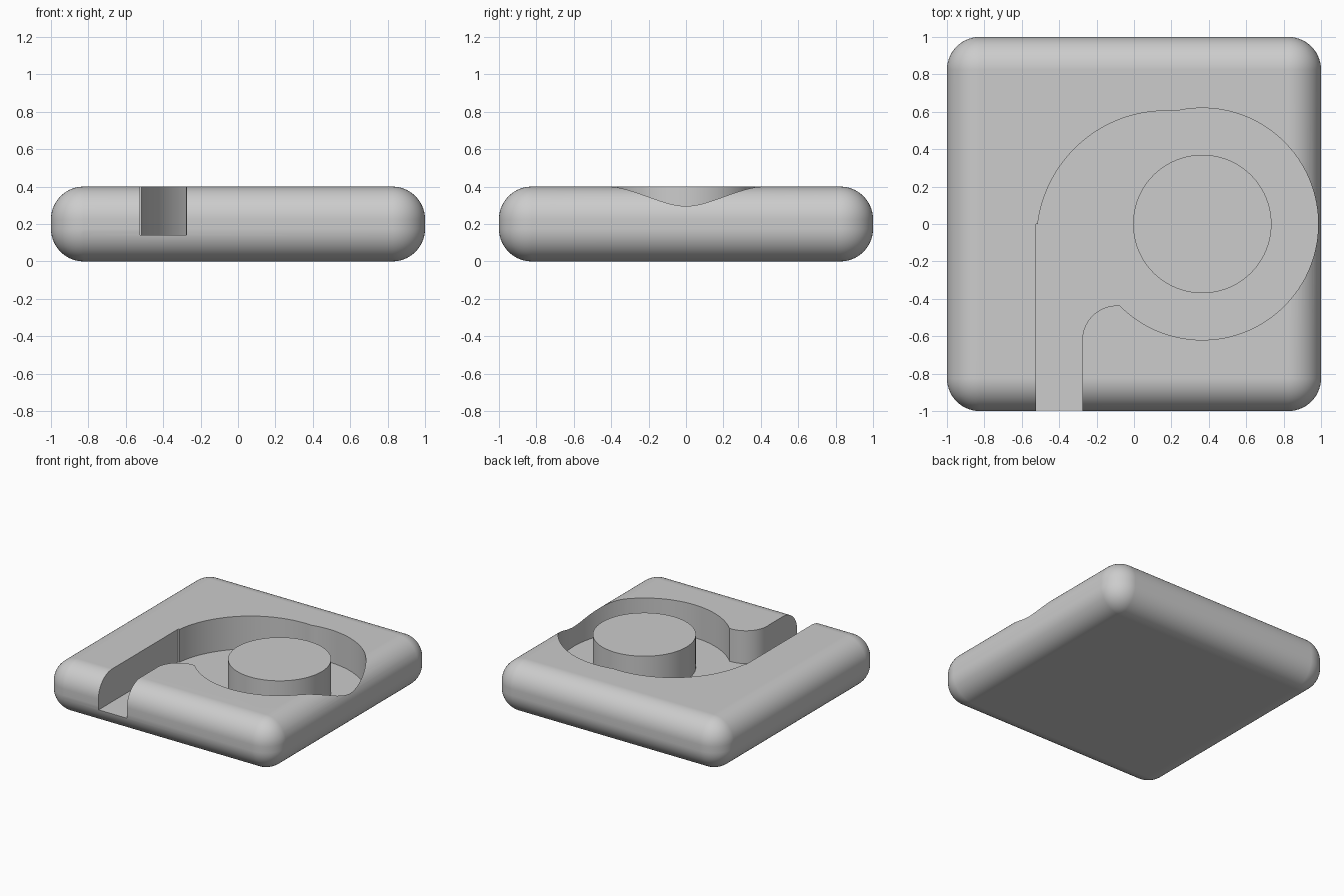
import bpy, bmesh
from math import radians, cos, sin

if "Cube" in bpy.data.objects:
    bpy.data.objects.remove(bpy.data.objects["Cube"], do_unlink=True)

grey = bpy.data.materials.new("light_grey")
grey.use_nodes = True
colour = (0.604, 0.604, 0.604, 1)
grey.diffuse_color = colour
grey.node_tree.nodes["Principled BSDF"].inputs["Base Color"].default_value = colour

TOP, FLOOR = 0.4, 0.14
HUB = (0.365, 0)


def add_object(name, bm):
    bmesh.ops.recalc_face_normals(bm, faces=bm.faces)
    mesh = bpy.data.meshes.new(name)
    bm.to_mesh(mesh)
    bm.free()
    mesh.materials.append(grey)
    obj = bpy.data.objects.new(name, mesh)
    bpy.context.collection.objects.link(obj)
    return obj


def activate(obj):
    bpy.ops.object.select_all(action='DESELECT')
    obj.select_set(True)
    bpy.context.view_layer.objects.active = obj


def smooth(obj):
    activate(obj)
    bpy.ops.object.shade_smooth_by_angle(angle=radians(30))
    obj.modifiers.new("flat_faces", 'WEIGHTED_NORMAL').keep_sharp = True


def arc(centre, radius, start, end, steps):
    angles = [radians(start + (end - start) * i / steps) for i in range(steps + 1)]
    return [(centre[0] + radius * cos(a), centre[1] + radius * sin(a)) for a in angles]


def prism(name, outline, low, high):
    bm = bmesh.new()
    bottom = [bm.verts.new((x, y, low)) for x, y in outline]
    top = [bm.verts.new((x, y, high)) for x, y in outline]
    bm.faces.new(bottom[::-1])
    bm.faces.new(top)
    for i in range(len(outline)):
        bm.faces.new((bottom[i - 1], bottom[i], top[i], top[i - 1]))
    return add_object(name, bm)


# Rounded slab
bm = bmesh.new()
bmesh.ops.create_cube(bm, size=2)
for v in bm.verts:
    v.co.z = TOP if v.co.z > 0 else 0
bmesh.ops.bevel(bm, geom=bm.edges[:], offset=0.175, segments=14,
                profile=0.5, affect='EDGES')
body = add_object("body", bm)

# Spiral channel: inlet slot, inner fillet, ring around the hub, outer sweep
outline = [(-0.275, -1.2), (-0.275, -0.64)]
outline += arc((-0.09, -0.623), 0.187, 180, 90, 16)
outline += arc(HUB, 0.62, 224.4, 463.5, 80)
outline += arc((0.17, -0.085), 0.69, 88, 172.9, 32)
outline += [(-0.525, 0), (-0.525, -1.2)]
cutter = prism("channel_cutter", outline, FLOOR, 0.7)
cutter.hide_render = True

cut = body.modifiers.new("channel", 'BOOLEAN')
cut.operation = 'DIFFERENCE'
cut.solver = 'EXACT'
cut.object = cutter
activate(body)
bpy.ops.object.modifier_apply(modifier=cut.name)
bpy.data.objects.remove(cutter, do_unlink=True)
smooth(body)

# Round island in the middle of the ring
hub = prism("hub", arc(HUB, 0.37, 0, 360, 96)[:-1], FLOOR - 0.02, TOP)
smooth(hub)
